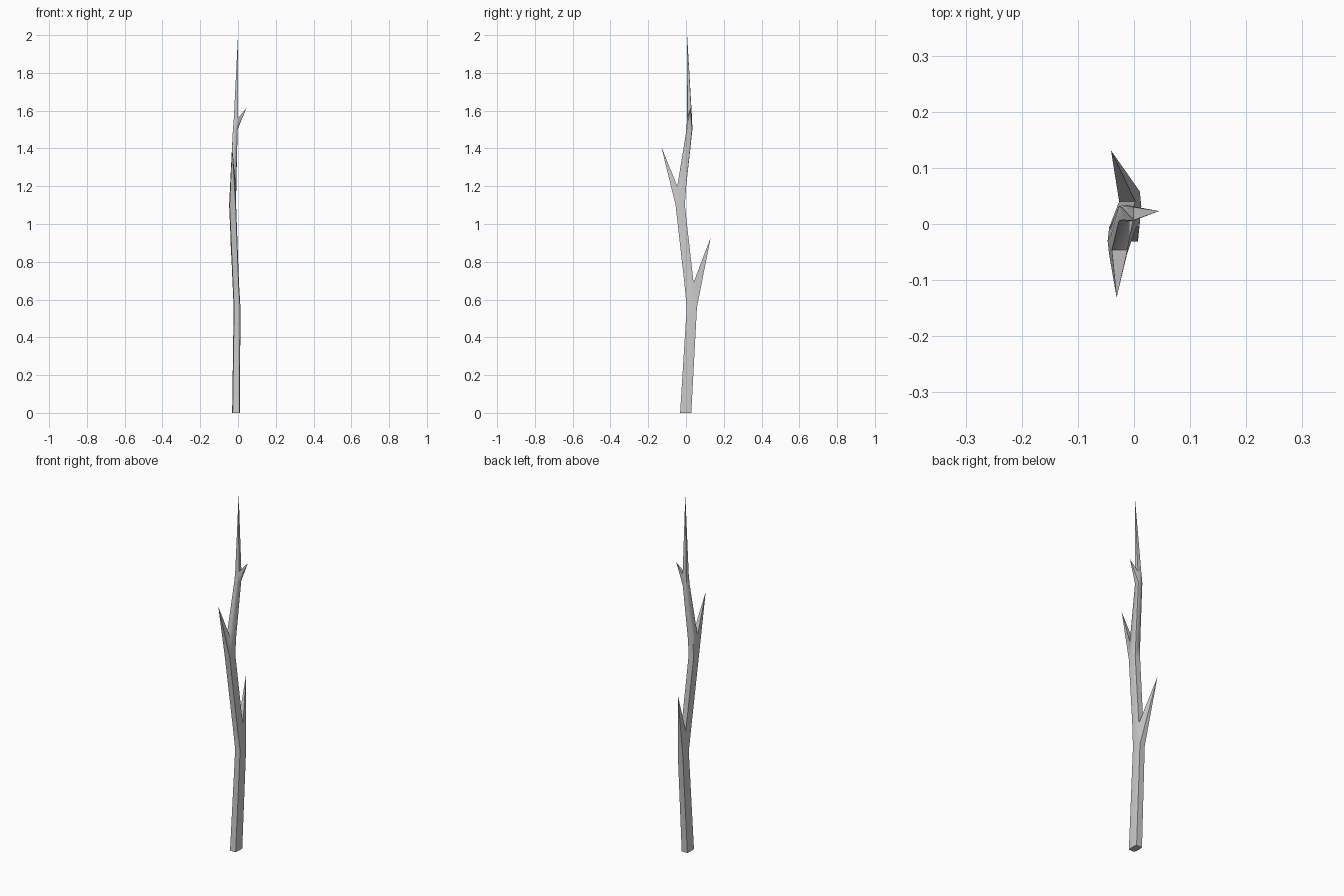
import bpy, bmesh, math

if "Cube" in bpy.data.objects:
    bpy.data.objects.remove(bpy.data.objects["Cube"])

# Six-sided bark profiles: flat side facing front/back, and flat side facing right
FRONT_BACK = [(1, 0), (.85, 1), (-.85, 1), (-1, 0), (-.85, -1), (.85, -1)]
SIDE = [(1, -.85), (1, .85), (0, 1), (-1, .85), (-1, -.85), (0, -1)]

# Trunk rings: z, x range, y range, profile
rings = [
    (0.00, -.031, .010, -.031, .028, FRONT_BACK),
    (0.56, -.023, .013, .004, .058, FRONT_BACK),
    (0.69, -.029, .005, -.009, .040, FRONT_BACK),
    (1.10, -.047, -.010, -.055, -.006, FRONT_BACK),
    (1.20, -.042, -.009, -.046, .001, FRONT_BACK),
    (1.50, -.027, -.002, .003, .034, SIDE),
    (1.56, -.022, .000, .005, .032, SIDE),
]
# Twigs: ring segment, side of the profile, tip position
twigs = [
    (1, 1, (-.041, .131, .93)),
    (3, 4, (-.031, -.131, 1.41)),
    (5, 0, (.045, .023, 1.615)),
]

bm = bmesh.new()


def spike(face, tip):
    """Draw a face out to a sharp point."""
    bmesh.ops.poke(bm, faces=[face])["verts"][0].co = tip


# Trunk
loops = []
for z, x0, x1, y0, y1, profile in rings:
    cx, cy, rx, ry = (x0 + x1) / 2, (y0 + y1) / 2, (x1 - x0) / 2, (y1 - y0) / 2
    loops.append([bm.verts.new((cx + u * rx, cy + v * ry, z)) for u, v in profile])
sides = []
for a, b in zip(loops, loops[1:]):
    sides.append([bm.faces.new((a[i], a[(i + 1) % 6], b[(i + 1) % 6], b[i]))
                  for i in range(6)])
bm.faces.new(loops[0][::-1])
top = bm.faces.new(loops[-1])

# Pointed trunk tip and twigs
spike(top, (0, .006, 2))
for segment, side, tip in twigs:
    spike(sides[segment][side], tip)
bmesh.ops.recalc_face_normals(bm, faces=bm.faces)

mesh = bpy.data.meshes.new("branch")
bm.to_mesh(mesh)
bm.free()
branch = bpy.data.objects.new("branch", mesh)
bpy.context.collection.objects.link(branch)
bpy.context.view_layer.objects.active = branch
branch.select_set(True)
bpy.ops.object.shade_smooth_by_angle(angle=math.radians(65))
